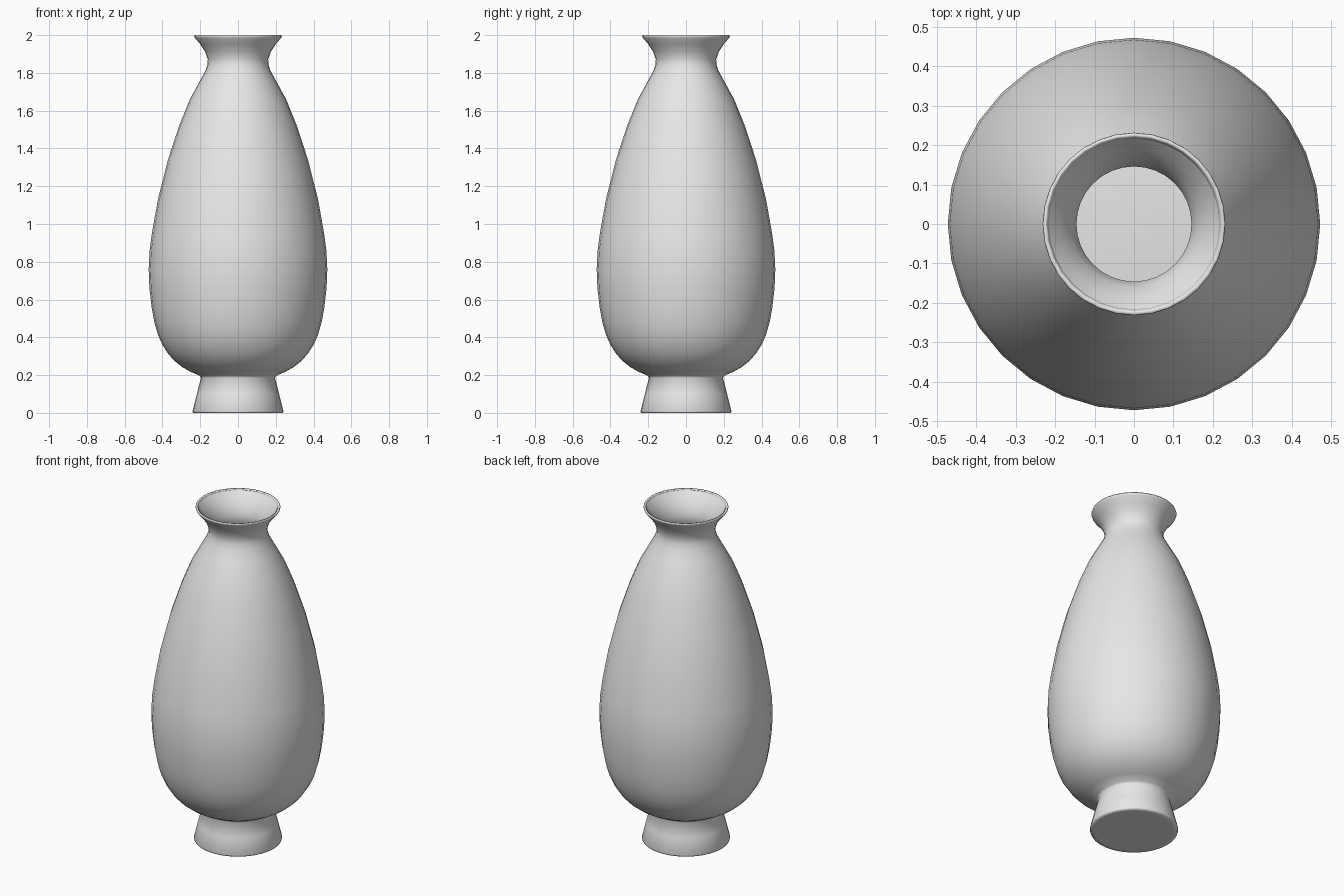
import bpy, bmesh, math

if "Cube" in bpy.data.objects:
    bpy.data.objects.remove(bpy.data.objects["Cube"])

# Outer silhouette (radius, height) from the underside centre ring up to the lip
PROFILE = [
    (0.215, 0.0), (0.238, 0.0), (0.241, 0.008), (0.218, 0.10), (0.196, 0.185),
    (0.203, 0.197), (0.25, 0.217), (0.297, 0.244), (0.337, 0.276), (0.37, 0.313),
    (0.40, 0.36), (0.424, 0.414), (0.443, 0.48), (0.457, 0.557),
    (0.469, 0.66), (0.473, 0.76), (0.468, 0.86), (0.456, 0.95),
    (0.424, 1.13), (0.371, 1.34), (0.308, 1.53), (0.255, 1.66),
    (0.203, 1.755), (0.173, 1.81), (0.161, 1.845), (0.160, 1.872),
    (0.174, 1.912), (0.20, 1.952), (0.228, 1.985), (0.232, 1.994), (0.230, 2.0),
]
SIDES = 32

clay = bpy.data.materials.new("light grey clay")
clay.diffuse_color = (0.8, 0.8, 0.8, 1)
clay.use_nodes = True
clay.node_tree.nodes["Principled BSDF"].inputs["Base Color"].default_value = clay.diffuse_color

# Lathe the profile
bm = bmesh.new()
rings = [[bm.verts.new((r * math.cos(2 * math.pi * i / SIDES),
                        r * math.sin(2 * math.pi * i / SIDES), z))
          for i in range(SIDES)] for r, z in PROFILE]
for low, high in zip(rings, rings[1:]):
    for i in range(SIDES):
        j = (i + 1) % SIDES
        bm.faces.new((low[i], low[j], high[j], high[i]))
# Closed underside
bm.faces.new(list(reversed(rings[0])))

for f in bm.faces:
    f.smooth = True
mesh = bpy.data.meshes.new("vase")
bm.to_mesh(mesh)
bm.free()
mesh.materials.append(clay)
vase = bpy.data.objects.new("vase", mesh)
bpy.context.collection.objects.link(vase)

# Thin wall, open at the mouth
wall = vase.modifiers.new("wall", 'SOLIDIFY')
wall.thickness = 0.014
wall.offset = -1
